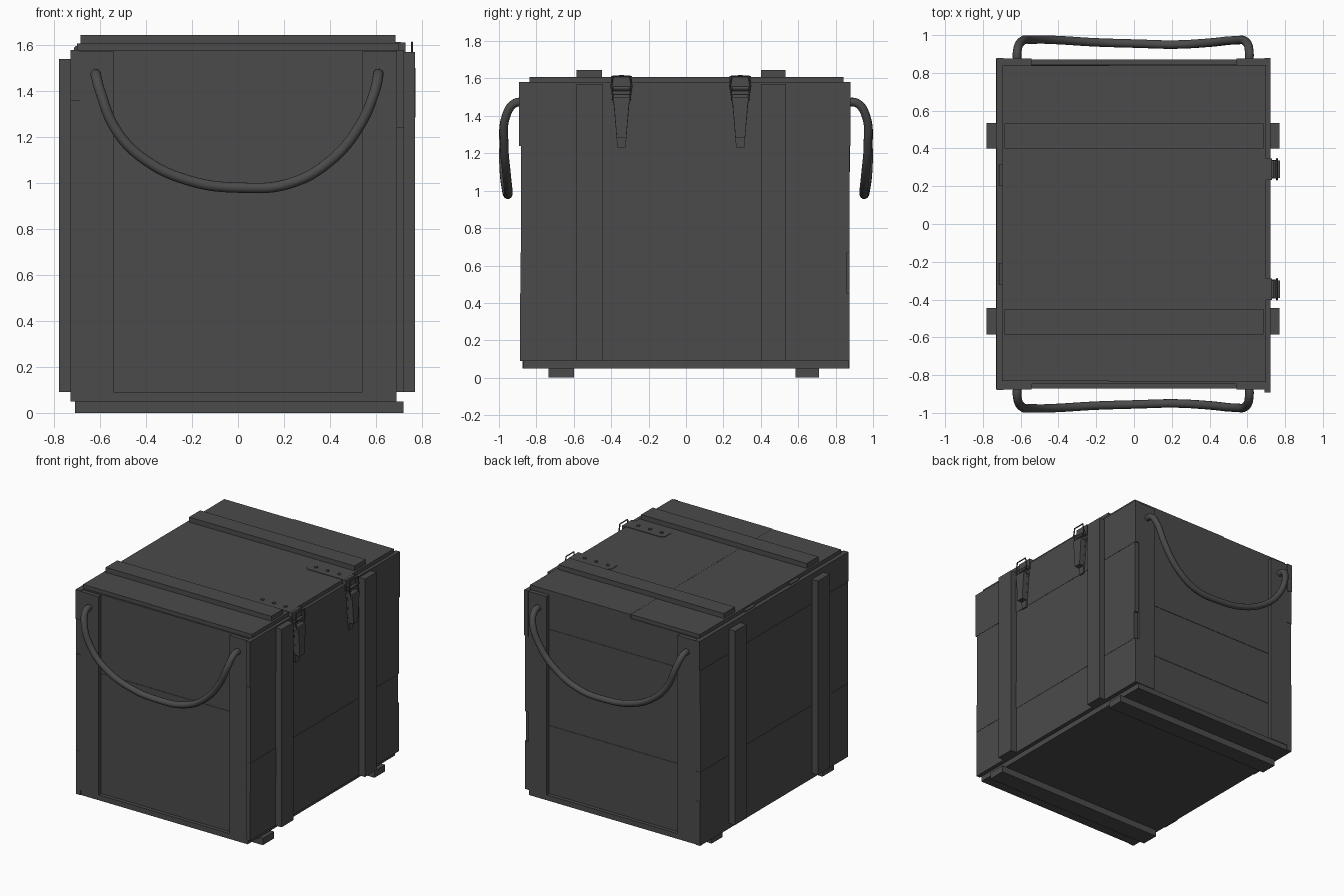
import bpy, bmesh, math
from mathutils import Vector

if "Cube" in bpy.data.objects:
    bpy.data.objects.remove(bpy.data.objects["Cube"])


def finish(name, bm):
    bmesh.ops.recalc_face_normals(bm, faces=bm.faces)
    me = bpy.data.meshes.new(name)
    bm.to_mesh(me)
    bm.free()
    ob = bpy.data.objects.new(name, me)
    bpy.context.collection.objects.link(ob)
    return ob


def box(name, x0, x1, y0, y1, z0, z1):
    bm = bmesh.new()
    bmesh.ops.create_cube(bm, size=1)
    for v in bm.verts:
        v.co = Vector(((x0 + x1) / 2 + v.co.x * (x1 - x0),
                       (y0 + y1) / 2 + v.co.y * (y1 - y0),
                       (z0 + z1) / 2 + v.co.z * (z1 - z0)))
    return finish(name, bm)


def prism(name, pts, push):
    bm = bmesh.new()
    f = bm.faces.new([bm.verts.new(p) for p in pts])
    new = bmesh.ops.extrude_face_region(bm, geom=[f], use_keep_orig=True)["geom"]
    bmesh.ops.translate(bm, vec=push, verts=[g for g in new if isinstance(g, bmesh.types.BMVert)])
    return finish(name, bm)


def tube(name, pts, radius, smooth=True):
    cu = bpy.data.curves.new(name, 'CURVE')
    cu.dimensions = '3D'
    cu.bevel_depth = radius
    cu.bevel_resolution = 4 if smooth else 1
    cu.resolution_u = 6 if smooth else 1
    cu.use_fill_caps = True
    sp = cu.splines.new('BEZIER')
    sp.bezier_points.add(len(pts) - 1)
    for b, p in zip(sp.bezier_points, pts):
        b.co = p
        b.handle_left_type = b.handle_right_type = 'AUTO' if smooth else 'VECTOR'
    ob = bpy.data.objects.new(name, cu)
    bpy.context.collection.objects.link(ob)
    bpy.ops.object.select_all(action='DESELECT')
    ob.select_set(True)
    bpy.context.view_layer.objects.active = ob
    bpy.ops.object.convert(target='MESH')
    bpy.ops.object.shade_smooth_by_angle(angle=math.radians(50))
    return ob


def cyl(name, r, depth, loc, axis='Z', n=12):
    rot = {'Z': (0, 0, 0), 'Y': (math.pi / 2, 0, 0)}[axis]
    bpy.ops.mesh.primitive_cylinder_add(vertices=n, radius=r, depth=depth, location=loc, rotation=rot)
    bpy.context.object.name = name
    bpy.ops.object.shade_smooth_by_angle()


# Floor boards and skids
for i, (a, b) in enumerate([(-0.69, -0.36), (-0.36, 0.08), (0.08, 0.69)]):
    box(f"floor_board_{i}", a, b, -0.87, 0.87, 0.05, 0.09)
for n, y0, y1 in [("front", -0.735, -0.60), ("back", 0.585, 0.71)]:
    box(f"skid_{n}", -0.71, 0.72, y0, y1, 0, 0.05)

# Side planks, with slightly uneven ends
right_z, left_z = [0.09, 0.45, 0.67, 1.24, 1.58], [0.05, 0.38, 0.60, 1.10, 1.36, 1.58]
ends = {1: [(-0.887, 0.875), (-0.885, 0.86), (-0.883, 0.873), (-0.893, 0.88)],
        -1: [(-0.875, 0.875), (-0.873, 0.873), (-0.876, 0.872), (-0.87, 0.876), (-0.878, 0.88)]}
for side, zs in ((1, right_z), (-1, left_z)):
    for i in range(len(zs) - 1):
        outer = (0.721 if side > 0 else 0.729) + 0.002 * (i % 2)
        xs = sorted((side * 0.69, side * outer))
        box(f"{'right' if side > 0 else 'left'}_plank_{i}", *xs, *ends[side][i], zs[i], zs[i + 1])

# Front and back planks plus corner posts
for side, zs in ((-1, [0.09, 0.81, 0.99, 1.32, 1.58]), (1, [0.09, 0.39, 0.60, 0.80, 1.32, 1.58])):
    n = "front" if side < 0 else "back"
    for i in range(len(zs) - 1):
        ys = sorted((side * 0.80, side * (0.843 + 0.003 * (i % 2))))
        box(f"{n}_plank_{i}", -0.69, 0.69, *ys, zs[i], zs[i + 1])
    for sx in (-1, 1):
        xs = sorted((sx * 0.542, sx * 0.69))
        ys = sorted((side * 0.843, side * 0.875))
        box(f"{n}_post_{'left' if sx < 0 else 'right'}", *xs, *ys, 0.09, 1.575)

# Lid boards
box("lid_board_left", -0.70, -0.13, -0.832, 0.838, 1.575, 1.608)
box("lid_board_right", -0.13, 0.70, -0.837, 0.843, 1.572, 1.609)

# Lid battens and side battens
for n, y0, y1 in [("front", -0.585, -0.445), ("back", 0.40, 0.535)]:
    box(f"lid_batten_{n}", -0.685, 0.685, y0, y1 - 0.004, 1.608, 1.645)
    box(f"right_batten_{n}", 0.72, 0.77, y0, y1, 0.09, 1.57)
    box(f"left_batten_{n}", -0.78, -0.725, y0, y1, 0.09, 1.54)

# Rope handles
rope = [(-0.618, 0.85, 1.472), (-0.618, 0.915, 1.468), (-0.60, 0.962, 1.40), (-0.53, 0.976, 1.23),
        (-0.41, 0.974, 1.105), (-0.21, 0.962, 1.01), (0.01, 0.955, 0.98), (0.22, 0.95, 0.997),
        (0.40, 0.96, 1.095), (0.53, 0.972, 1.25), (0.595, 0.962, 1.40), (0.61, 0.915, 1.468),
        (0.61, 0.85, 1.472)]
for n, s in (("front", -1), ("back", 1)):
    tube(f"rope_handle_{n}", [(x, s * y, z) for x, y, z in rope], 0.023)

# Latches: strap on lid, catch, wire bail, tapered lever
for n, y in (("front", -0.345), ("back", 0.29)):
    strap = [(0.39, -0.035), (0.41, -0.055), (0.71, -0.055), (0.71, 0.055), (0.41, 0.055), (0.39, 0.035)]
    prism(f"latch_strap_{n}", [(x, y + d, 1.605) for x, d in strap], (0, 0, 0.008))
    for i, x in enumerate((0.445, 0.54, 0.635)):
        cyl(f"latch_rivet_{n}_{i}", 0.013, 0.008, (x, y, 1.615))
    box(f"latch_strap_lip_{n}", 0.70, 0.73, y - 0.057, y + 0.057, 1.53, 1.612)
    cyl(f"latch_catch_{n}", 0.012, 0.09, (0.738, y, 1.545), 'Y')
    cyl(f"latch_pivot_{n}", 0.014, 0.10, (0.745, y, 1.50), 'Y')
    tube(f"latch_bail_{n}", [(0.755, y - 0.045, 1.50), (0.757, y - 0.055, 1.56), (0.757, y - 0.045, 1.612),
                             (0.757, y + 0.045, 1.612), (0.757, y + 0.055, 1.56), (0.755, y + 0.045, 1.50)],
         0.005, smooth=False)
    half = [(0.05, 1.51), (0.05, 1.485), (0.042, 1.465), (0.027, 1.29), (0.022, 1.23)]
    base = half + [(-d, z) for d, z in reversed(half)]
    prism(f"latch_base_{n}", [(0.722, y + d, z) for d, z in base], (0.012, 0, 0))
    half = [(0.047, 1.50), (0.04, 1.46), (0.026, 1.285)]
    lever = half + [(-d, z) for d, z in reversed(half)]
    prism(f"latch_lever_{n}", [(0.734, y + d, z) for d, z in lever], (0.038, 0, 0))

# Hinge barrels on the left edge
for n, y in (("front", -0.265), ("back", 0.26)):
    cyl(f"hinge_barrel_{n}", 0.012, 0.11, (-0.702, y, 1.585), 'Y')

# Dark grey finish on every part
dark = bpy.data.materials.new("dark_grey")
dark.diffuse_color = (0.07, 0.07, 0.07, 1)
dark.use_nodes = True
dark.node_tree.nodes["Principled BSDF"].inputs["Base Color"].default_value = dark.diffuse_color
for ob in bpy.context.scene.objects:
    ob.data.materials.clear()
    ob.data.materials.append(dark)
